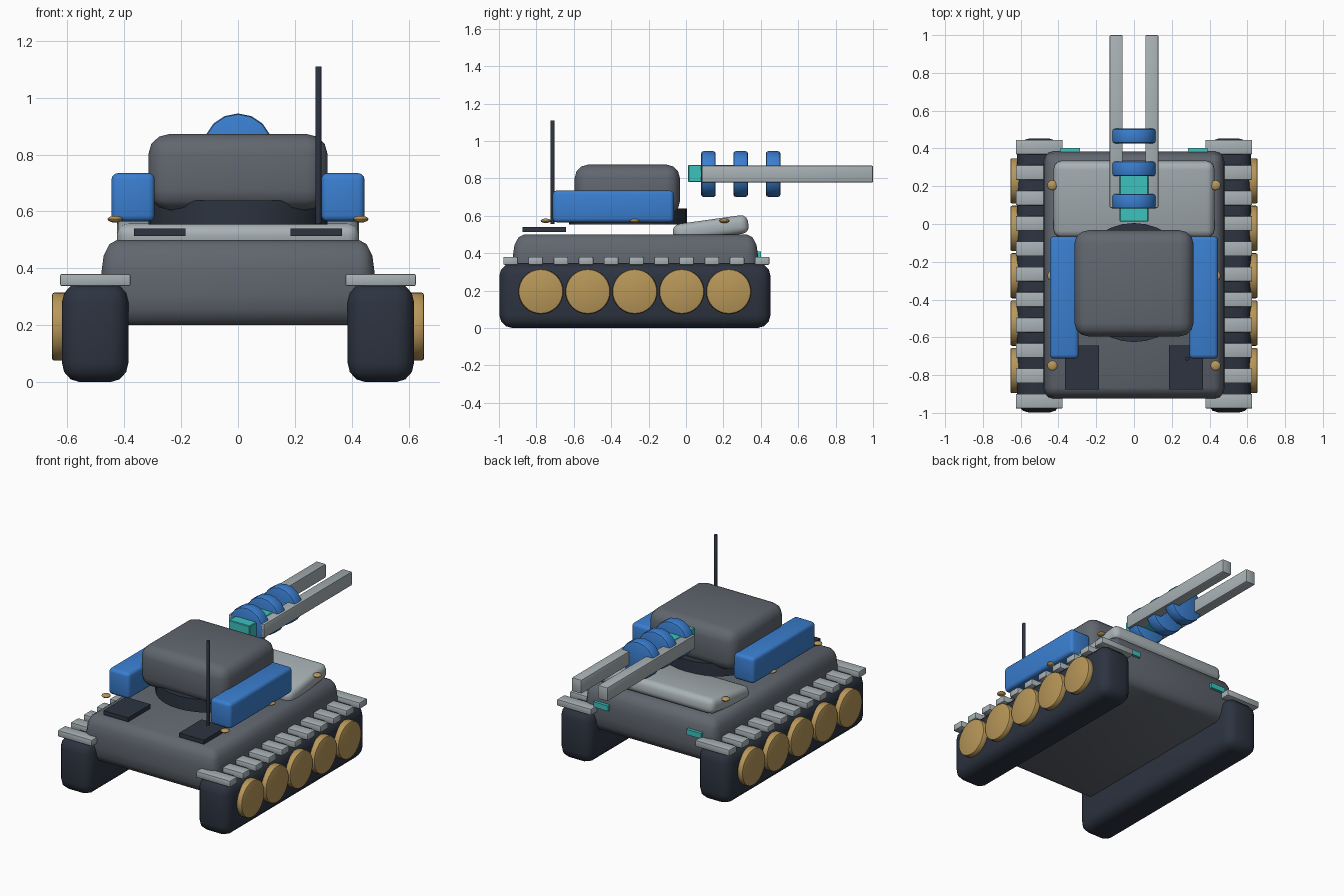
import bpy, bmesh, math
from mathutils import Matrix, Vector

if "Cube" in bpy.data.objects:
    bpy.data.objects.remove(bpy.data.objects["Cube"])


def material(name, rgb):
    m = bpy.data.materials.new(name)
    m.diffuse_color = (*rgb, 1)
    m.use_nodes = True
    m.node_tree.nodes["Principled BSDF"].inputs["Base Color"].default_value = m.diffuse_color
    return m


GREY = material("armour grey", (0.12, 0.135, 0.16))
DARK = material("dark rubber", (0.026, 0.034, 0.052))
BLUE = material("blue", (0.042, 0.21, 0.63))
TAN = material("brass", (0.48, 0.31, 0.10))
LIGHT = material("light grey", (0.39, 0.44, 0.46))
CYAN = material("cyan", (0.045, 0.54, 0.51))


def finish(name, bm, mat, matrix=Matrix()):
    bm.transform(matrix)
    bmesh.ops.recalc_face_normals(bm, faces=bm.faces)
    me = bpy.data.meshes.new(name)
    bm.to_mesh(me)
    bm.free()
    me.materials.append(mat)
    ob = bpy.data.objects.new(name, me)
    bpy.context.collection.objects.link(ob)
    bpy.ops.object.select_all(action='DESELECT')
    ob.select_set(True)
    bpy.context.view_layer.objects.active = ob
    bpy.ops.object.shade_smooth_by_angle(angle=math.radians(35))
    return ob


def box(name, x, y, z, mat, bevel=None, segments=3, tilt=0):
    """Box from three (low, high) ranges; bevel is a width per axis."""
    size = Vector((x[1] - x[0], y[1] - y[0], z[1] - z[0]))
    centre = Vector((sum(x) / 2, sum(y) / 2, sum(z) / 2))
    unit = Vector(bevel) if bevel else Vector((1, 1, 1))
    bm = bmesh.new()
    bmesh.ops.create_cube(bm, size=1)
    bmesh.ops.scale(bm, verts=bm.verts, vec=[s / u for s, u in zip(size, unit)])
    if bevel:
        bmesh.ops.bevel(bm, geom=bm.edges[:], offset=1, segments=segments,
                        profile=0.5, affect='EDGES')
    bmesh.ops.scale(bm, verts=bm.verts, vec=unit)
    return finish(name, bm, mat, Matrix.Translation(centre) @ Matrix.Rotation(tilt, 4, 'X'))


def cylinder(name, centre, radius, depth, axis, mat, sides=32, bevel=0):
    bm = bmesh.new()
    bmesh.ops.create_cone(bm, cap_ends=True, segments=sides, radius1=radius,
                          radius2=radius, depth=depth)
    if bevel:
        rims = [e for e in bm.edges if any(len(f.verts) > 4 for f in e.link_faces)]
        bmesh.ops.bevel(bm, geom=rims, offset=bevel, segments=2, profile=0.5, affect='EDGES')
    turn = {'X': Matrix.Rotation(math.pi / 2, 4, 'Y'),
            'Y': Matrix.Rotation(math.pi / 2, 4, 'X'), 'Z': Matrix()}[axis]
    return finish(name, bm, mat, Matrix.Translation(centre) @ turn)


def span(side, a, b):
    return (a, b) if side > 0 else (-b, -a)


# Hull and sloped front plate
box("hull", (-0.48, 0.48), (-0.925, 0.385), (0.2, 0.5), GREY, (0.055, 0.06, 0.11))
box("front_plate", (-0.425, 0.425), (-0.07, 0.335), (0.48, 0.58), LIGHT,
    (0.04, 0.04, 0.035), tilt=math.radians(8))

# Turret on its ring
cylinder("turret_ring", (0, -0.31, 0.597), 0.315, 0.085, 'Z', DARK)
box("turret", (-0.315, 0.315), (-0.595, -0.033), (0.605, 0.873), GREY, (0.075, 0.07, 0.07))

# Antenna
cylinder("antenna", (0.283, -0.713, 0.833), 0.011, 0.555, 'Z', DARK, 12, 0.003)

for s, tag in ((-1, "left"), (1, "right")):
    # Track with cleats and wheels
    box(f"track_{tag}", span(s, 0.385, 0.62), (-0.998, 0.452), (0, 0.348), DARK,
        (0.063, 0.07, 0.07))
    for i in range(11):
        y = -0.938 + 0.1345 * i
        box(f"cleat_{tag}_{i + 1}", span(s, 0.378, 0.626), (y - 0.039, y + 0.039),
            (0.338, 0.38), LIGHT, (0.006, 0.006, 0.006), 2)
    for i in range(5):
        cylinder(f"wheel_{tag}_{i + 1}", (s * 0.627, -0.776 + 0.251 * i, 0.195), 0.12,
                 0.056, 'X', TAN, 32, 0.01)

    # Side boxes, rear vents and headlights
    box(f"side_box_{tag}", span(s, 0.293, 0.445), (-0.713, -0.065), (0.565, 0.735), BLUE,
        (0.022, 0.022, 0.022))
    box(f"rear_vent_{tag}", span(s, 0.185, 0.365), (-0.875, -0.642), (0.513, 0.54), DARK)
    box(f"headlight_{tag}", span(s, 0.285, 0.39), (0.37, 0.402), (0.375, 0.41), CYAN)

    # Rivets along the hull side
    for i, y in enumerate((-0.75, -0.275, 0.205)):
        bm = bmesh.new()
        bmesh.ops.create_uvsphere(bm, u_segments=16, v_segments=8, radius=1)
        finish(f"rivet_{tag}_{i + 1}", bm, TAN,
               Matrix.Translation((s * 0.432, y, 0.573)) @ Matrix.Diagonal((0.027, 0.027, 0.012, 1)))

    # Gun rail
    box(f"gun_rail_{tag}", span(s, 0.06, 0.129), (0.085, 1.0), (0.778, 0.868), LIGHT,
        (0.006, 0.006, 0.006), 2)

# Gun core and discs
box("gun_core", (-0.076, 0.076), (0.012, 0.29), (0.78, 0.872), CYAN, (0.004, 0.004, 0.004), 1)
for i, y in enumerate((0.12, 0.292, 0.466)):
    cylinder(f"gun_disc_{i + 1}", (0, y, 0.823), 0.122, 0.078, 'Y', BLUE, 16, 0.012)
